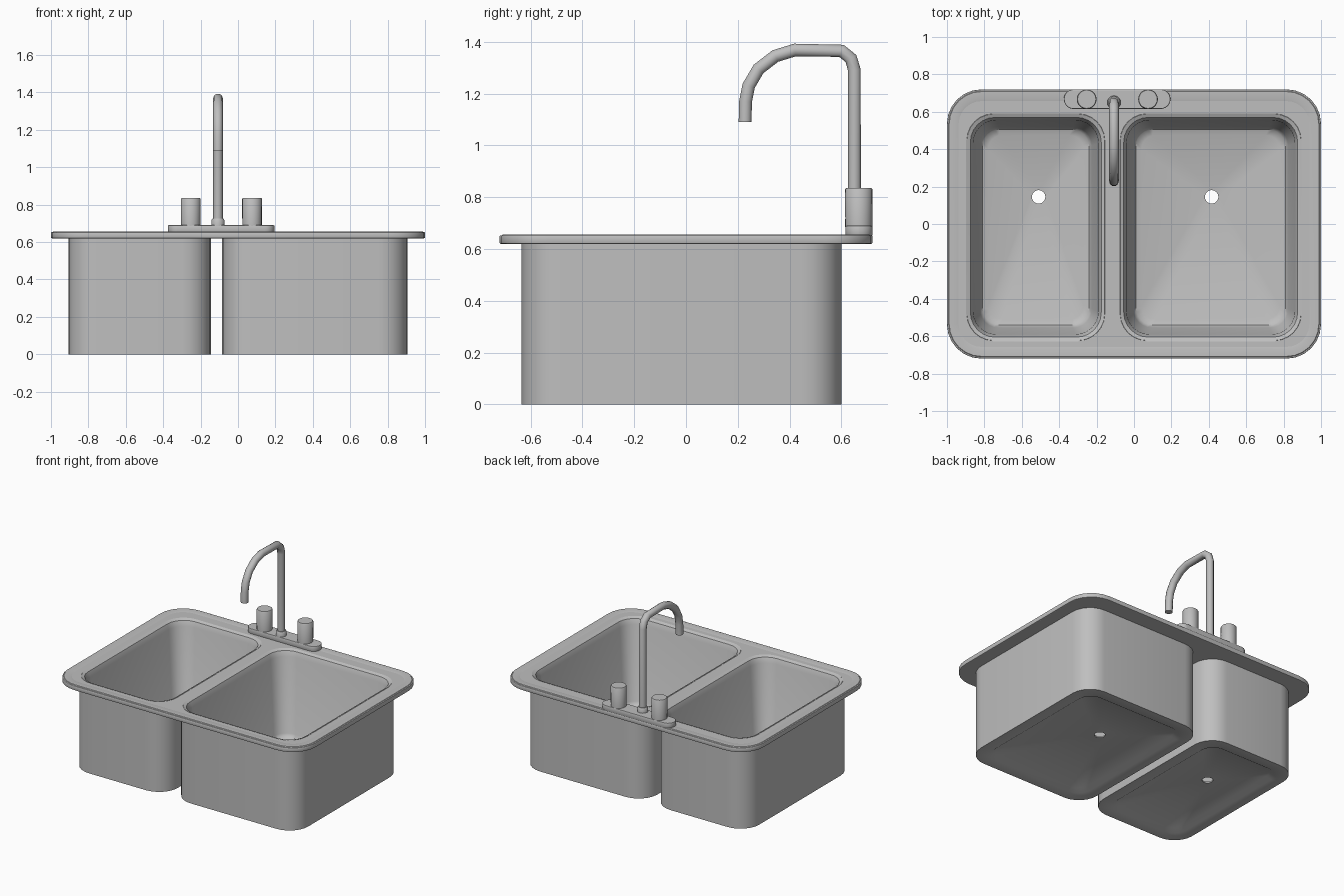
import bpy, bmesh
from math import sin, cos, pi

cube = bpy.data.objects.get("Cube")
if cube:
    bpy.data.objects.remove(cube, do_unlink=True)

steel = bpy.data.materials.new("brushed_steel")
steel.use_nodes = True
GREY = (0.52, 0.52, 0.52, 1)
steel.diffuse_color = GREY
steel.node_tree.nodes["Principled BSDF"].inputs["Base Color"].default_value = GREY

STEPS = 6  # segments per rounded corner


def rounded_rect(x0, x1, y0, y1, r):
    """Counter-clockwise outline of a rectangle with round corners."""
    pts = []
    corners = ((x1 - r, y1 - r), (x0 + r, y1 - r), (x0 + r, y0 + r), (x1 - r, y0 + r))
    for q, (cx, cy) in enumerate(corners):
        for i in range(STEPS + 1):
            a = (q + i / STEPS) * pi / 2
            pts.append((cx + r * cos(a), cy + r * sin(a)))
    return pts


def finish(ob, angle=0.7):
    """Turn into a mesh, colour it and shade it smooth."""
    bpy.ops.object.select_all(action="DESELECT")
    ob.select_set(True)
    bpy.context.view_layer.objects.active = ob
    if ob.type == "CURVE":
        bpy.ops.object.convert(target="MESH")
        ob = bpy.context.object
    ob.data.materials.clear()
    ob.data.materials.append(steel)
    bpy.ops.object.shade_smooth_by_angle(angle=angle)
    return ob


def link(name, data):
    ob = bpy.data.objects.new(name, data)
    bpy.context.collection.objects.link(ob)
    return ob


def loft(name, rings, close=False, caps=False):
    """Skin a list of equal-length rings of 3D points."""
    bm = bmesh.new()
    loops = [[bm.verts.new(p) for p in ring] for ring in rings]
    pairs = list(zip(loops, loops[1:]))
    if close:
        pairs.append((loops[-1], loops[0]))
    for a, b in pairs:
        for i in range(len(a)):
            j = (i + 1) % len(a)
            bm.faces.new((a[i], a[j], b[j], b[i]))
    if caps:
        bm.faces.new(loops[0])
        bm.faces.new(loops[-1])
    bmesh.ops.recalc_face_normals(bm, faces=bm.faces)
    mesh = bpy.data.meshes.new(name)
    bm.to_mesh(mesh)
    bm.free()
    return finish(link(name, mesh))


def plate(name, outlines, z0, z1, bevel):
    """Flat slab with holes and softened edges."""
    curve = bpy.data.curves.new(name, "CURVE")
    curve.dimensions = "2D"
    curve.fill_mode = "BOTH"
    curve.extrude = (z1 - z0) / 2 - bevel
    curve.bevel_depth = bevel
    curve.bevel_resolution = 1
    for pts in outlines:
        spline = curve.splines.new("POLY")
        spline.points.add(len(pts) - 1)
        for p, (x, y) in zip(spline.points, pts):
            p.co = (x, y, 0, 1)
        spline.use_cyclic_u = True
    ob = link(name, curve)
    ob.location.z = (z0 + z1) / 2
    return finish(ob)


BACK, FRONT = 0.60, -0.635
BASINS = {"small_basin": (-0.905, -0.145, -0.51), "large_basin": (-0.085, 0.905, 0.415)}
DRAIN_Y, DRAIN_R = 0.145, 0.036


def basin(name, x0, x1, drain_x):
    def ring(inset, z):
        return [(x, y, z) for x, y in rounded_rect(
            x0 + inset, x1 - inset, FRONT + inset, BACK - inset, 0.15 - inset * 0.6)]

    def drain(z):
        n = 4 * (STEPS + 1)
        return [(drain_x + DRAIN_R * cos(2 * pi * i / n),
                 DRAIN_Y + DRAIN_R * sin(2 * pi * i / n), z) for i in range(n)]

    # inside wall, sloping floor, drain hole, underside, outside wall
    loft(name, [ring(0.012, 0.653), ring(0.03, 0.645), ring(0.045, 0.61), ring(0.08, 0.07),
                ring(0.095, 0.045), ring(0.125, 0.035), drain(0.01), drain(0),
                ring(0.11, 0.02), ring(0.08, 0.0), ring(0, 0), ring(0, 0.64)], close=True)


for name, spec in BASINS.items():
    basin(name, *spec)

# Deck with an opening for each basin
holes = [rounded_rect(x0 + 0.008, x1 - 0.008, FRONT + 0.008, BACK - 0.008, 0.145)
         for x0, x1, _ in BASINS.values()]
plate("deck", [rounded_rect(-0.995, 0.995, -0.715, 0.715, 0.18)] + holes, 0.62, 0.653, 0.005)

# Raised bead around the deck edge
bead = []
for inset, z in ((0, 0.645), (0.012, 0.656), (0.05, 0.656), (0.075, 0.65)):
    bead.append([(x, y, z) for x, y in rounded_rect(
        -1 + inset, 1 - inset, -0.72 + inset, 0.72 - inset, 0.185 - inset)])
loft("rim_bead", bead, close=True)

# Faucet
TAP_X, TAP_Y = -0.107, 0.667
plate("faucet_base", [rounded_rect(-0.37, 0.19, 0.62, 0.715, 0.047)], 0.65, 0.69, 0.005)


def turned(name, x, y, profile, sides=20):
    loft(name, [[(x + r * cos(2 * pi * i / sides), y + r * sin(2 * pi * i / sides), z)
                 for i in range(sides)] for r, z in profile], caps=True)


for name, x in (("right_handle", -0.253), ("left_handle", 0.075)):
    turned(name, x, TAP_Y, ((0.052, 0.685), (0.053, 0.83), (0.049, 0.836)))
turned("spout_collar", TAP_X, 0.65, ((0.036, 0.685), (0.036, 0.715), (0.03, 0.725)))

path = ((0.65, 0.69), (0.65, 1.29), (0.637, 1.335), (0.6, 1.365), (0.42, 1.368), (0.345, 1.345),
        (0.28, 1.295), (0.242, 1.23), (0.23, 1.17), (0.228, 1.09))
pipe = bpy.data.curves.new("spout", "CURVE")
pipe.dimensions = "3D"
pipe.bevel_depth = 0.026
pipe.bevel_resolution = 3
pipe.use_fill_caps = True
spline = pipe.splines.new("POLY")
spline.points.add(len(path) - 1)
for p, (y, z) in zip(spline.points, path):
    p.co = (TAP_X, y, z, 1)
finish(link("spout", pipe))
